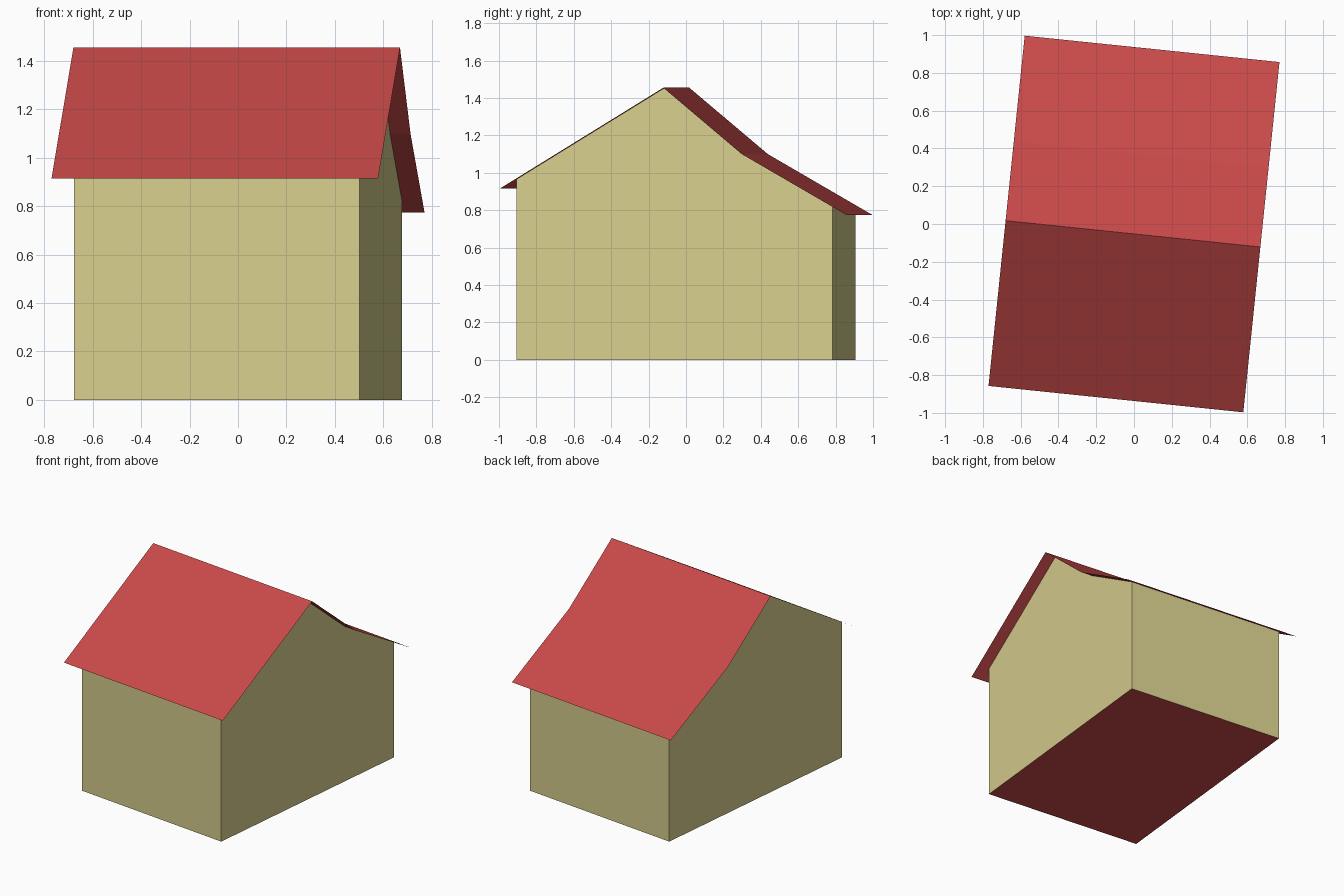
import bpy
import bmesh
from math import radians

cube = bpy.data.objects.get("Cube")
if cube:
    bpy.data.objects.remove(cube, do_unlink=True)


def make_material(name, rgb):
    mat = bpy.data.materials.new(name)
    mat.use_nodes = True
    mat.diffuse_color = (*rgb, 1)
    mat.node_tree.nodes["Principled BSDF"].inputs["Base Color"].default_value = (*rgb, 1)
    return mat


wall_tan = make_material("wall tan", (0.69, 0.62, 0.27))
roof_red = make_material("roof red", (0.59, 0.068, 0.068))

TURN = radians(-5.9)
# Roof section from front eave over the ridge to the back eave, as (y, z)
ROOF = [(-0.932, 0.915), (-0.052, 1.455), (0.37, 1.10), (0.932, 0.775)]
ROOF_HALF = 0.678
WALL_HALF_X, WALL_HALF_Y = 0.593, 0.85


def roof_height(y):
    for (y0, z0), (y1, z1) in zip(ROOF, ROOF[1:]):
        if y0 <= y <= y1:
            return z0 + (z1 - z0) * (y - y0) / (y1 - y0)


def finish(name, bm, materials):
    mesh = bpy.data.meshes.new(name)
    bmesh.ops.recalc_face_normals(bm, faces=bm.faces)
    bm.to_mesh(mesh)
    bm.free()
    for mat in materials:
        mesh.materials.append(mat)
    obj = bpy.data.objects.new(name, mesh)
    obj.rotation_euler.z = TURN
    bpy.context.collection.objects.link(obj)
    return obj


def section(bm, x, points):
    return [bm.verts.new((x, y, z)) for y, z in points]


# Walls: the gable outline at both ends, joined by front, back and floor
bm = bmesh.new()
d = WALL_HALF_Y
outline = [(-d, 0), (-d, roof_height(-d)), *ROOF[1:-1], (d, roof_height(d)), (d, 0)]
left = section(bm, WALL_HALF_X, outline)
right = section(bm, -WALL_HALF_X, outline)
bm.faces.new(left)
bm.faces.new(right[::-1])
for i, j in ((0, 1), (-2, -1), (-1, 0)):
    bm.faces.new((left[i], right[i], right[j], left[j]))
# The floor takes the roof colour
for face in bm.faces:
    if max(v.co.z for v in face.verts) < 0.01:
        face.material_index = 1
finish("house_walls", bm, [wall_tan, roof_red])

# Roof: a thin sheet that overhangs the walls on every side
bm = bmesh.new()
left = section(bm, ROOF_HALF, ROOF)
right = section(bm, -ROOF_HALF, ROOF)
for i in range(len(ROOF) - 1):
    bm.faces.new((left[i], left[i + 1], right[i + 1], right[i]))
for face in bm.faces:
    face.normal_update()
roof = finish("roof", bm, [roof_red])
if roof.data.polygons[0].normal.z < 0:
    roof.data.flip_normals()
